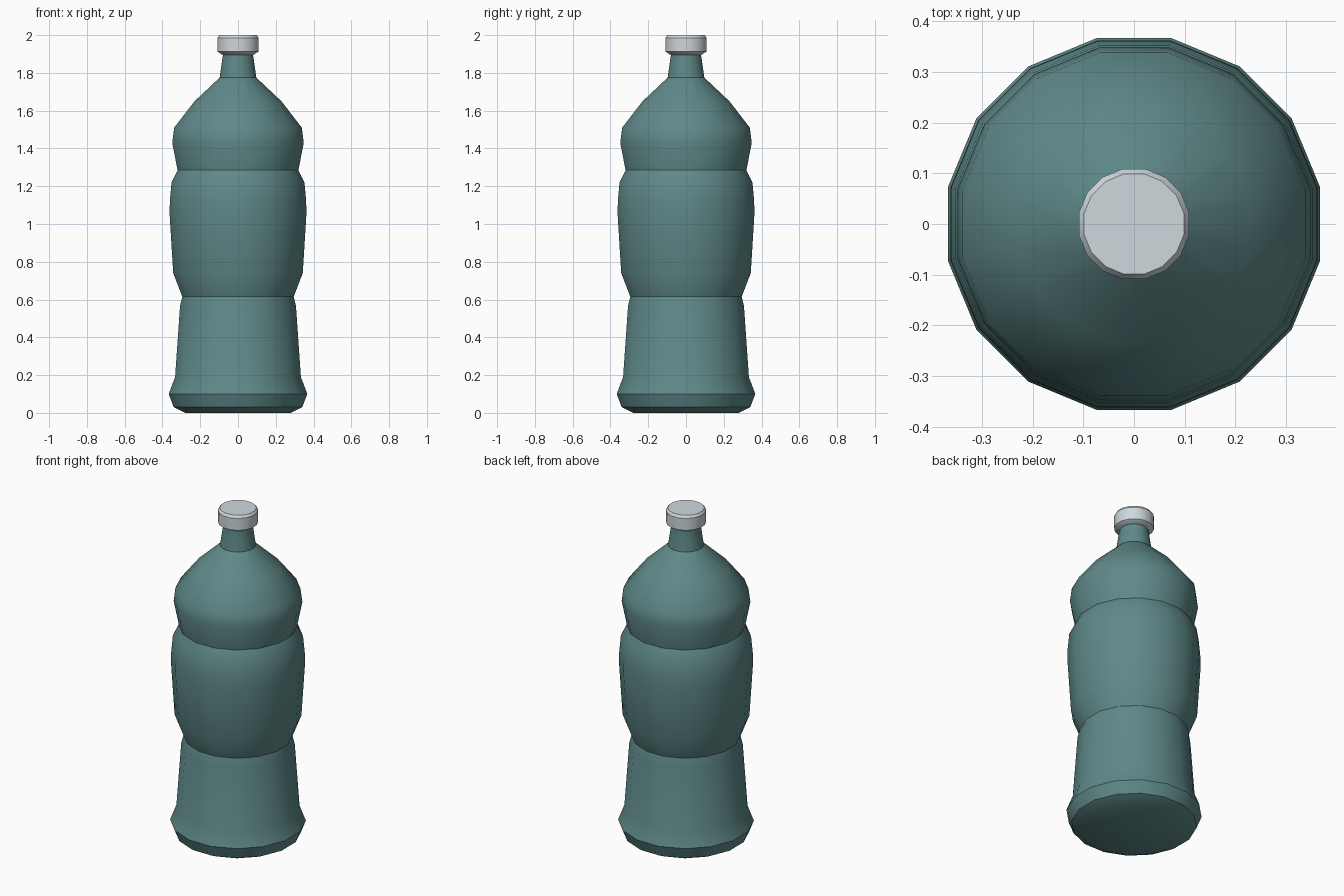
import bpy, bmesh, math

if "Cube" in bpy.data.objects:
    bpy.data.objects.remove(bpy.data.objects["Cube"])

SIDES = 16
FLAT = math.cos(math.pi / SIDES)   # silhouette half-width -> corner radius


def material(name, rgb):
    m = bpy.data.materials.new(name)
    m.diffuse_color = (*rgb, 1.0)
    m.use_nodes = True
    m.node_tree.nodes["Principled BSDF"].inputs["Base Color"].default_value = m.diffuse_color
    return m


def lathe(name, profile, mat, angle):
    """Revolve (half-width, height) points into a closed 16-sided solid."""
    bm = bmesh.new()
    rings = []
    for w, z in profile:
        r = w / FLAT
        rings.append([bm.verts.new((r * math.cos((i + 0.5) * math.tau / SIDES),
                                    r * math.sin((i + 0.5) * math.tau / SIDES), z))
                      for i in range(SIDES)])
    for a, b in zip(rings, rings[1:]):
        for i in range(SIDES):
            j = (i + 1) % SIDES
            bm.faces.new((a[i], a[j], b[j], b[i]))
    bm.faces.new(rings[0][::-1])
    bm.faces.new(rings[-1])
    me = bpy.data.meshes.new(name)
    bm.to_mesh(me)
    bm.free()
    me.materials.append(mat)
    ob = bpy.data.objects.new(name, me)
    bpy.context.collection.objects.link(ob)
    bpy.ops.object.select_all(action='DESELECT')
    ob.select_set(True)
    bpy.context.view_layer.objects.active = ob
    bpy.ops.object.shade_smooth_by_angle(angle=math.radians(angle))
    return ob


teal = material("teal_plastic", (0.115, 0.25, 0.25))
grey = material("pale_grey_cap", (0.62, 0.69, 0.73))

# Bottle: base, grip, belly, shoulder and neck in one profile
lathe("bottle_body", [
    (0.28, 0.0), (0.34, 0.03), (0.367, 0.10),
    (0.333, 0.19), (0.307, 0.565), (0.295, 0.615),
    (0.343, 0.74), (0.362, 1.05), (0.361, 1.12), (0.352, 1.22), (0.32, 1.285),
    (0.348, 1.43), (0.338, 1.51), (0.23, 1.65), (0.097, 1.775),
    (0.079, 1.90), (0.079, 1.93)], teal, 32)

# Screw cap with bevelled rims
lathe("cap", [(0.082, 1.896), (0.108, 1.912), (0.109, 1.985), (0.099, 2.0)], grey, 32)
